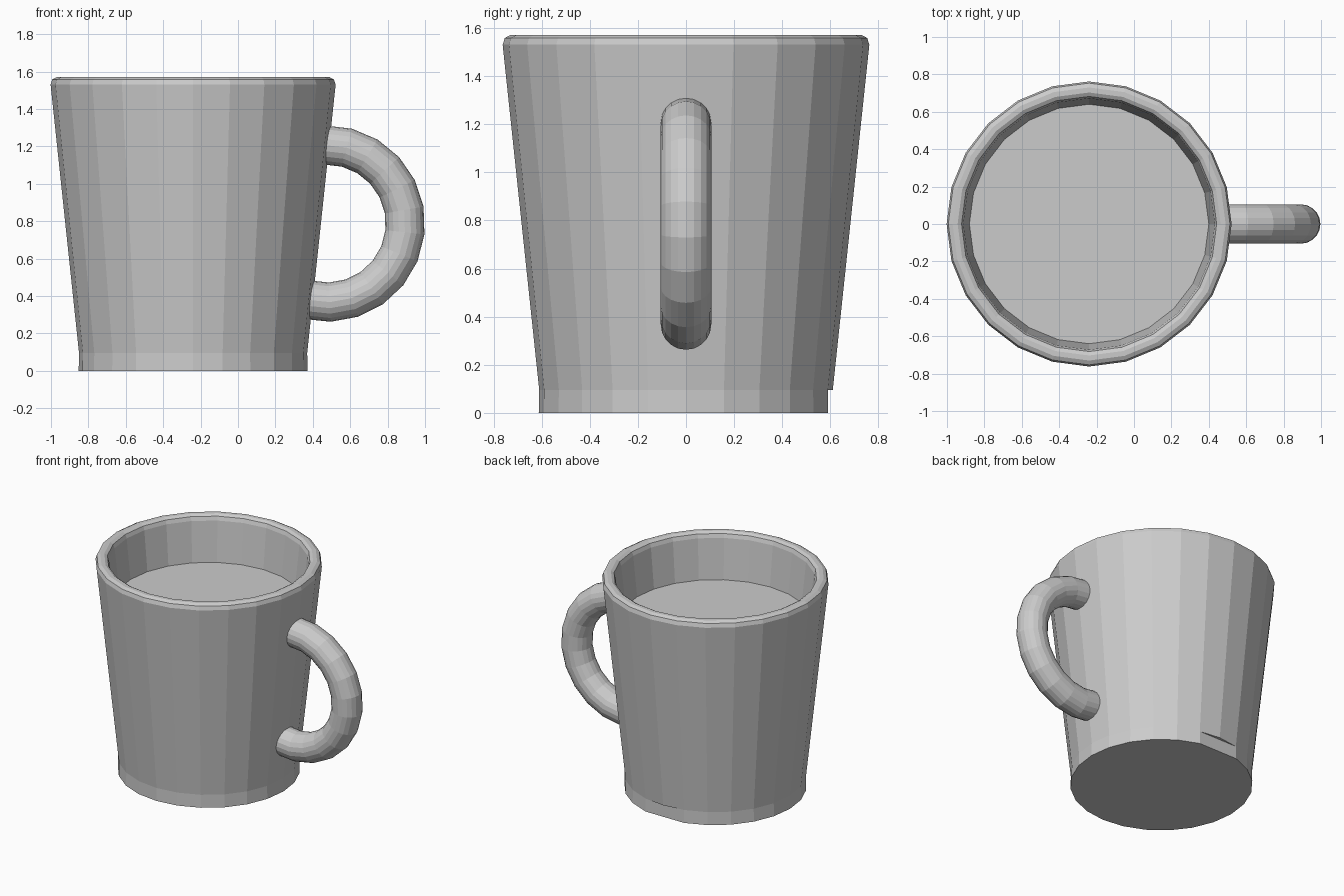
import bpy
import bmesh
from math import sin, cos, pi, radians
from mathutils import Vector

cube = bpy.data.objects.get("Cube")
if cube:
    bpy.data.objects.remove(cube, do_unlink=True)

grey = bpy.data.materials.new("plain_grey")
grey.use_nodes = True
colour = (0.6, 0.6, 0.6, 1)
grey.diffuse_color = colour
grey.node_tree.nodes["Principled BSDF"].inputs["Base Color"].default_value = colour

SIDES = 24
CENTRE_X = -0.24


def circle(radius, z):
    return [Vector((CENTRE_X + radius * cos(2 * pi * i / SIDES),
                    radius * sin(2 * pi * i / SIDES), z)) for i in range(SIDES)]


def loft(name, rings, cap_start=True, cap_end=True):
    """Join matching rings of points into one flat-shaded surface."""
    bm = bmesh.new()
    loops = [[bm.verts.new(p) for p in ring] for ring in rings]
    count = len(loops[0])
    for a, b in zip(loops, loops[1:]):
        for i in range(count):
            j = (i + 1) % count
            bm.faces.new((a[i], a[j], b[j], b[i]))
    if cap_start:
        bm.faces.new(loops[0][::-1])
    if cap_end:
        bm.faces.new(loops[-1])
    bmesh.ops.remove_doubles(bm, verts=bm.verts, dist=0.0005)
    bmesh.ops.recalc_face_normals(bm, faces=bm.faces)
    mesh = bpy.data.meshes.new(name)
    bm.to_mesh(mesh)
    bm.free()
    mesh.materials.append(grey)
    obj = bpy.data.objects.new(name, mesh)
    bpy.context.collection.objects.link(obj)
    return obj


# Mug body: foot, tapered wall, bevelled rim, inner wall, surface of the drink
profile = [(0.612, 0), (0.61, 0.095), (0.61, 0.095), (0.762, 1.53),
           (0.753, 1.558), (0.73, 1.57), (0.703, 1.57), (0.682, 1.558),
           (0.672, 1.53), (0.64, 1.235)]
rings = [circle(r, z) for r, z in profile]

# Flat drain notch in the foot at the back: pull one corner onto its chord
back = SIDES // 4
for ring in rings[:2]:
    ring[back] = (ring[back - 1] + ring[back + 1]) / 2
loft("mug_body", rings)

# Handle: round tube swept along an arc
HANDLE_CENTRE = Vector((0.475, 0, 0.787))
ARC, TUBE, TUBE_SIDES = 0.42, 0.105, 20
handle = []
for k in range(13):
    angle = radians(-1.5 + 16.3 * k)
    out = Vector((sin(angle), 0, cos(angle)))
    handle.append([HANDLE_CENTRE + out * (ARC + TUBE * cos(t)) + Vector((0, TUBE * sin(t), 0))
                   for t in (2 * pi * i / TUBE_SIDES for i in range(TUBE_SIDES))])
loft("handle", handle)
